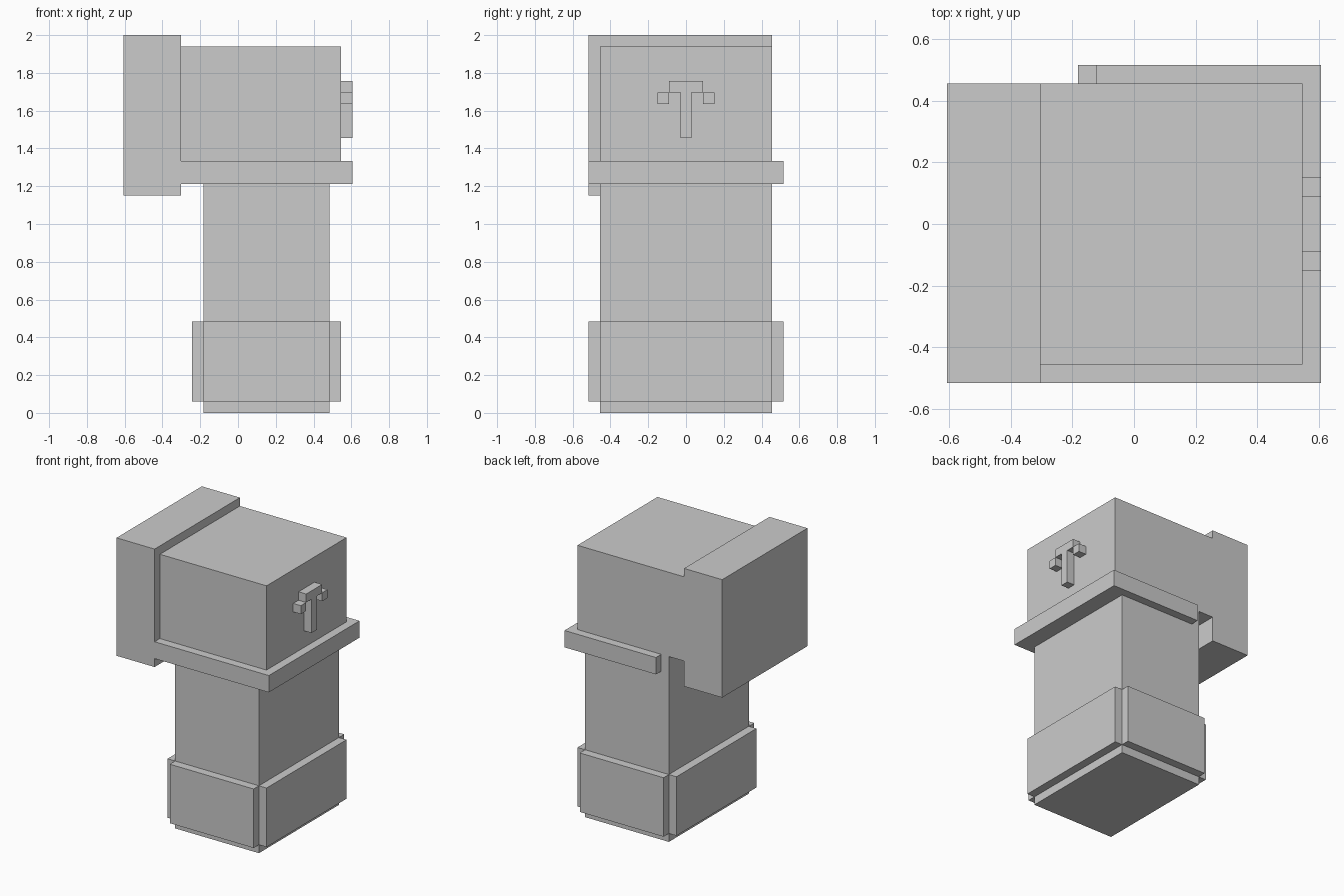
import bpy
import bmesh
from mathutils import Matrix, Vector

if "Cube" in bpy.data.objects:
    bpy.data.objects.remove(bpy.data.objects["Cube"])

U = 2 / 33  # one block unit; all dimensions below are in these units


def boxes(name, *spans):
    """One object from boxes given as (x0, x1, y0, y1, z0, z1)."""
    bm = bmesh.new()
    for x0, x1, y0, y1, z0, z1 in spans:
        centre = Vector((x0 + x1, y0 + y1, z0 + z1)) * U / 2
        size = Vector((x1 - x0, y1 - y0, z1 - z0)) * U
        bmesh.ops.create_cube(bm, size=1, matrix=Matrix.LocRotScale(centre, None, size))
    mesh = bpy.data.meshes.new(name)
    bm.to_mesh(mesh)
    bm.free()
    obj = bpy.data.objects.new(name, mesh)
    bpy.context.collection.objects.link(obj)
    return obj


# Main column and head block
boxes("column", (-3, 8, -7.5, 7.5, 0, 22))
boxes("head", (-5, 9, -7.5, 7.5, 22, 32))

# Thick slab hanging behind the head
boxes("back_slab", (-10, -5, -8.5, 7.5, 19, 33))

# Rim around three sides of the head
boxes("rim_front", (-5, 8, -8.5, -7.5, 20, 22))
boxes("rim_right", (8, 10, -8.5, 8.5, 20, 22))
boxes("rim_back", (-2, 8, 7.5, 8.5, 20, 22))

# Raised panels around the foot, leaving notched corners
boxes("foot_panel_front", (-3, 8, -8.5, -7.5, 1, 8))
boxes("foot_panel_back", (-3, 8, 7.5, 8.5, 1, 8))
boxes("foot_panel_left", (-4, -3, -7.5, 7.5, 1, 8))
boxes("foot_panel_right", (8, 9, -7.5, 7.5, 1, 8))

# Raised ornament on the right face: stem, crossbar and two drooping tips
boxes("ornament_stem", (9, 10, -0.5, 0.5, 24, 28))
boxes("ornament_crossbar", (9, 10, -1.5, 1.5, 28, 29))
boxes("ornament_tips", *[(9, 10, y - 0.5, y + 0.5, 27, 28) for y in (-2, 2)])
